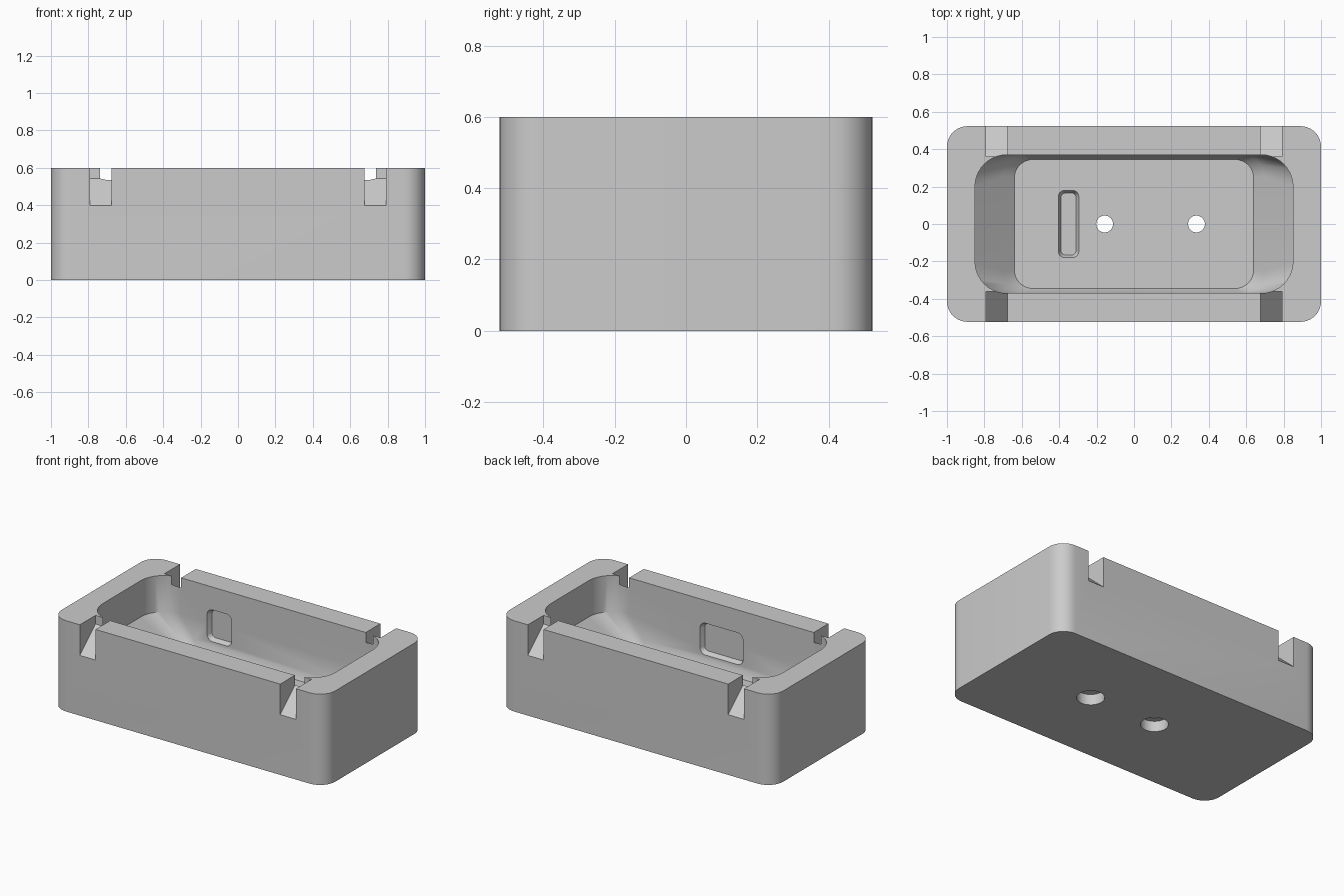
import bpy, bmesh, math
from mathutils import Matrix

if "Cube" in bpy.data.objects:
    bpy.data.objects.remove(bpy.data.objects["Cube"])

grey = bpy.data.materials.new("plain grey")
grey.diffuse_color = (0.6, 0.6, 0.6, 1)
grey.use_nodes = True
grey.node_tree.nodes["Principled BSDF"].inputs["Base Color"].default_value = grey.diffuse_color


def ring(hx, hy, r, z, n=10):
    """Rounded rectangle outline with half sizes hx, hy and corner radius r."""
    pts = []
    for k, (sx, sy) in enumerate([(1, 1), (-1, 1), (-1, -1), (1, -1)]):
        for i in range(n + 1):
            a = math.pi / 2 * (k + i / n)
            pts.append((sx * (hx - r) + r * math.cos(a),
                        sy * (hy - r) + r * math.sin(a), z))
    return pts


def loft(name, rings, matrix=Matrix()):
    """Closed solid through a stack of outlines."""
    bm = bmesh.new()
    rows = [[bm.verts.new(p) for p in row] for row in rings]
    n = len(rows[0])
    for a, b in zip(rows, rows[1:]):
        for i in range(n):
            j = (i + 1) % n
            bm.faces.new((a[i], a[j], b[j], b[i]))
    bm.faces.new(rows[0][::-1])
    bm.faces.new(rows[-1])
    bm.transform(matrix)
    bmesh.ops.recalc_face_normals(bm, faces=bm.faces)
    mesh = bpy.data.meshes.new(name)
    bm.to_mesh(mesh)
    bm.free()
    obj = bpy.data.objects.new(name, mesh)
    bpy.context.collection.objects.link(obj)
    mesh.materials.append(grey)
    return obj


# Outer block
body = loft("tray_body", [ring(1, 0.523, 0.11, 0), ring(1, 0.523, 0.11, 0.6)])
cutters = []

# Cavity: upright long walls with a narrow chamfer at the floor, ramped ends
FLOOR, BREAK, WALL = 0.165, 0.36, 0.37
CHAMFER = 0.05
t = CHAMFER / (BREAK - FLOOR)
cutters.append(loft("cavity_cutter", [
    ring(0.64, 0.345, 0.10, FLOOR),
    ring(0.64 + 0.21 * t, WALL, 0.10 + 0.07 * t, FLOOR + CHAMFER),
    ring(0.85, WALL, 0.17, BREAK),
    ring(0.85, WALL, 0.17, 0.70)]))

# Four ramped notches in the long rims
for sx in (-1, 1):
    for sy in (-1, 1):
        profile = [(0.36, 0.543), (0.36, 0.7), (0.6, 0.7), (0.6, 0.329)]
        cutters.append(loft("notch_cutter", [
            [(sx * x, sy * y, z) for y, z in profile] for x in (0.675, 0.79)]))

# Two counterbored screw holes through the floor
for x in (-0.157, 0.334):
    place = Matrix.Translation((x, 0, 0))
    cutters.append(loft("hole_cutter", [
        ring(r, r, r * 0.999, z) for r, z in
        ((0.083, -0.1), (0.083, 0.07), (0.045, 0.07), (0.045, 0.3))], place))


# Shallow tapered pockets: one in the floor, one in each long wall
def pocket(hx, hy, r, matrix):
    cutters.append(loft("pocket_cutter", [
        ring(hx, hy, r, 0.04), ring(hx, hy, r, 0),
        ring(hx - 0.015, hy - 0.015, r - 0.013, -0.03)], matrix))


pocket(0.055, 0.18, 0.035, Matrix.Translation((-0.35, 0, FLOOR)))
pocket(0.09, 0.105, 0.04, Matrix.Translation((-0.395, WALL, 0.344))
       @ Matrix.Rotation(math.radians(90), 4, 'X'))
pocket(0.157, 0.105, 0.04, Matrix.Translation((0, -WALL, 0.344))
       @ Matrix.Rotation(math.radians(-90), 4, 'X'))

# Cut everything out of the block
bpy.context.view_layer.objects.active = body
body.select_set(True)
for c in cutters:
    mod = body.modifiers.new("cut", 'BOOLEAN')
    mod.operation, mod.solver, mod.object = 'DIFFERENCE', 'EXACT', c
    bpy.ops.object.modifier_apply(modifier=mod.name)
for c in cutters:
    bpy.data.objects.remove(c)
bpy.ops.object.shade_smooth_by_angle(angle=math.radians(30))
